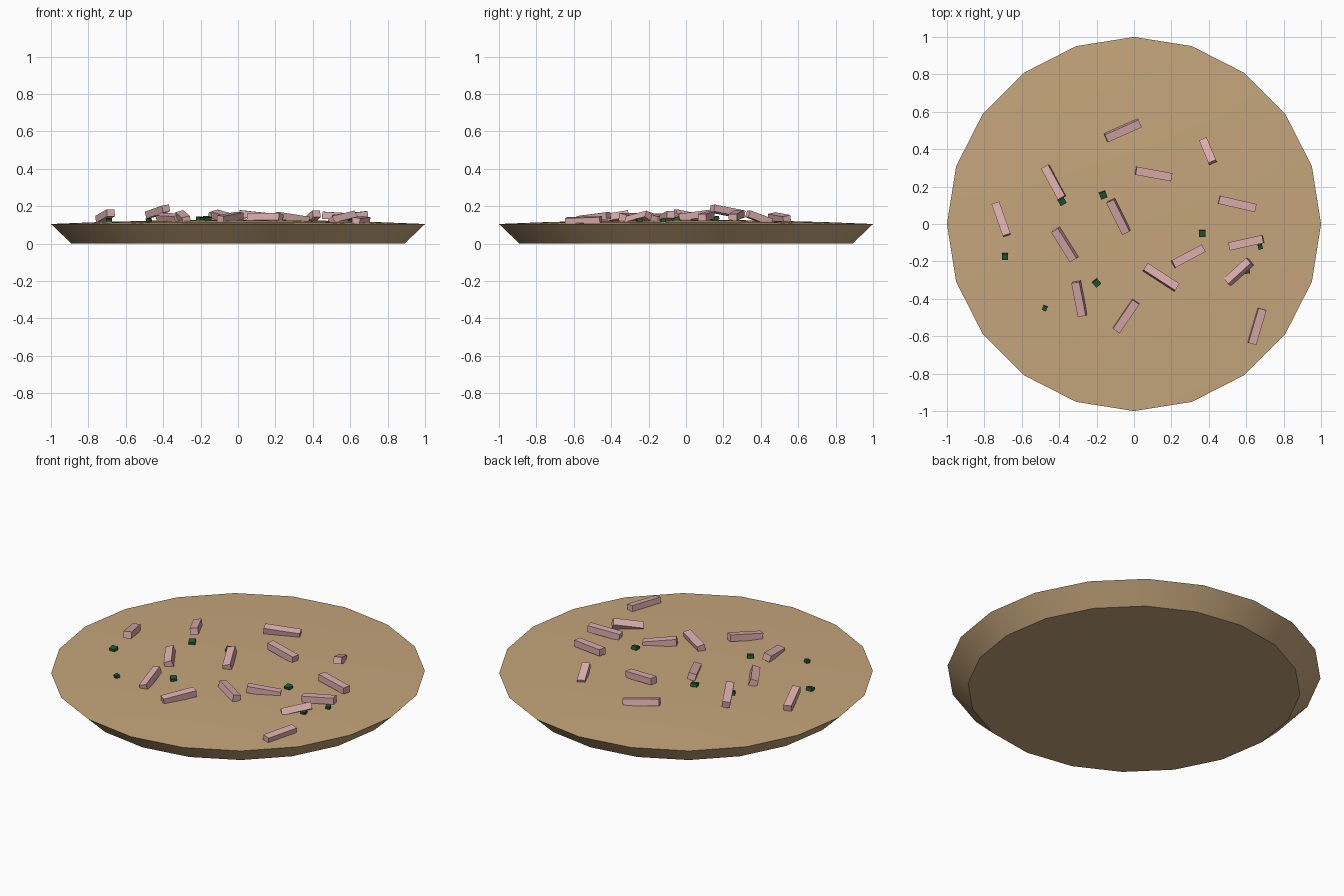
import bpy, bmesh, math
from mathutils import Vector, Matrix

if "Cube" in bpy.data.objects:
    bpy.data.objects.remove(bpy.data.objects["Cube"])


def material(name, rgb):
    m = bpy.data.materials.new(name)
    m.diffuse_color = (*rgb, 1)
    m.use_nodes = True
    m.node_tree.nodes["Principled BSDF"].inputs["Base Color"].default_value = m.diffuse_color
    return m


TAN = material("tan crust", (0.56, 0.38, 0.20))
PINK = material("pink strip", (0.72, 0.42, 0.42))
GREEN = material("dark green", (0.014, 0.10, 0.03))


def finish(bm, name, mat):
    bmesh.ops.recalc_face_normals(bm, faces=bm.faces)
    me = bpy.data.meshes.new(name)
    bm.to_mesh(me)
    bm.free()
    me.materials.append(mat)
    ob = bpy.data.objects.new(name, me)
    bpy.context.collection.objects.link(ob)
    return ob


def surface(x, y):
    """Height of the gently domed top."""
    return 0.105 + 0.023 * (1 - x * x - y * y)


# Round base: 20 sides, flared rim, slightly domed top
SIDES = 20
bm = bmesh.new()
rings = []
for r, z in [(0.89, 0), (1, 0.105), (0.75, surface(0.75, 0)), (0.4, surface(0.4, 0))]:
    rings.append([bm.verts.new((r * math.cos(i * math.tau / SIDES),
                                r * math.sin(i * math.tau / SIDES), z)) for i in range(SIDES)])
tip = bm.verts.new((0, 0, surface(0, 0)))
bm.faces.new(rings[0])
for i in range(SIDES):
    j = (i + 1) % SIDES
    for lo, hi in zip(rings, rings[1:]):
        bm.faces.new((lo[i], lo[j], hi[j], hi[i]))
    bm.faces.new((rings[-1][i], rings[-1][j], tip))
base = finish(bm, "round_base", TAN)
bpy.context.view_layer.objects.active = base
base.select_set(True)
bpy.ops.object.shade_smooth_by_angle(angle=math.radians(30))
base.select_set(False)

# Strips: start x, y, z, end x, y, z of the centre line, roll in degrees
STRIPS = [
    (-0.74, 0.11, 0.13, -0.68, -0.06, 0.165, 0),
    (-0.475, 0.305, 0.155, -0.385, 0.14, 0.188, 8),
    (-0.15, 0.46, 0.145, 0.03, 0.54, 0.13, 12),
    (0.37, 0.45, 0.115, 0.42, 0.33, 0.16, 0),
    (0.01, 0.285, 0.16, 0.20, 0.25, 0.14, 0),
    (-0.125, 0.125, 0.158, -0.04, -0.045, 0.135, 15),
    (-0.42, -0.03, 0.14, -0.32, -0.19, 0.135, 20),
    (-0.31, -0.31, 0.155, -0.275, -0.49, 0.125, 15),
    (0.21, -0.215, 0.15, 0.37, -0.13, 0.125, 0),
    (0.06, -0.23, 0.14, 0.23, -0.34, 0.14, -12),
    (-0.095, -0.57, 0.13, 0.01, -0.415, 0.15, 5),
    (0.455, 0.13, 0.152, 0.65, 0.085, 0.14, 0),
    (0.51, -0.12, 0.135, 0.69, -0.08, 0.155, 0),
    (0.50, -0.31, 0.12, 0.62, -0.20, 0.15, -30),
    (0.63, -0.64, 0.12, 0.685, -0.455, 0.125, 8),
]
for n, (x1, y1, z1, x2, y2, z2, roll) in enumerate(STRIPS):
    a, b = Vector((x1, y1, z1)), Vector((x2, y2, z2))
    d = (b - a).normalized()
    side = Vector((0, 0, 1)).cross(d).normalized()
    rot = Matrix((d, side, d.cross(side))).transposed().to_4x4()
    bm = bmesh.new()
    bmesh.ops.create_cube(bm, size=1)
    bm.transform(Matrix.Translation((a + b) / 2) @ rot
                 @ Matrix.Rotation(math.radians(roll), 4, 'X')
                 @ Matrix.Diagonal(((b - a).length, 0.044, 0.038, 1)))
    finish(bm, f"strip_{n + 1}", PINK)

# Green flecks: x, y, size, turn in degrees
FLECKS = [
    (-0.165, 0.155, 0.036, 20), (-0.385, 0.122, 0.036, 30), (-0.69, -0.175, 0.034, 0),
    (-0.477, -0.45, 0.024, -25), (-0.20, -0.315, 0.035, 40), (0.365, -0.05, 0.033, 0),
    (0.675, -0.122, 0.024, 15), (0.605, -0.25, 0.028, 10),
]
for n, (x, y, s, turn) in enumerate(FLECKS):
    bm = bmesh.new()
    bmesh.ops.create_cube(bm, size=1)
    bm.transform(Matrix.Translation((x, y, surface(x, y) + 0.008))
                 @ Matrix.Rotation(math.radians(turn), 4, 'Z')
                 @ Matrix.Rotation(math.radians(12), 4, 'X')
                 @ Matrix.Diagonal((s, s, 0.02, 1)))
    finish(bm, f"green_fleck_{n + 1}", GREEN)
